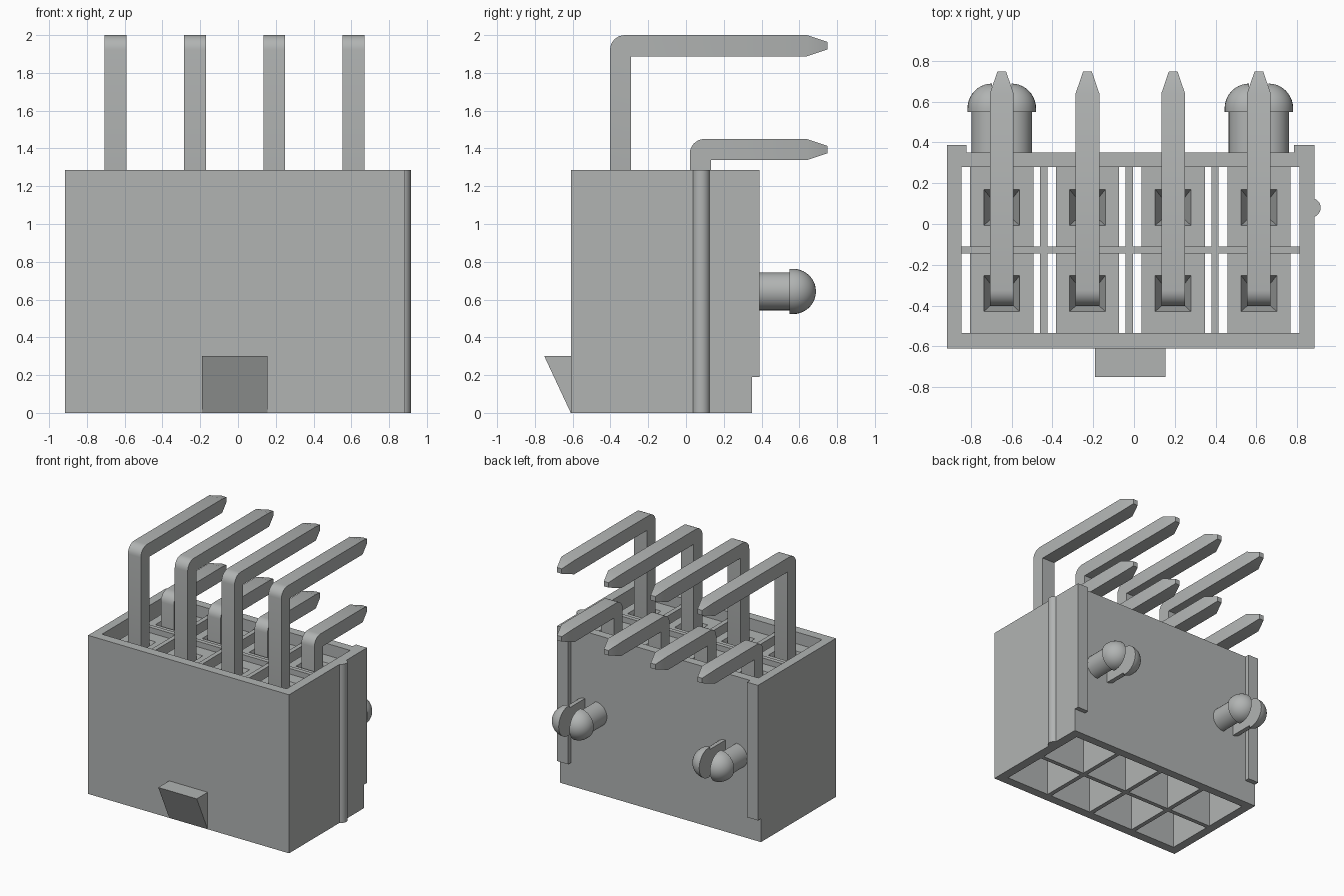
import bpy, bmesh, math

if "Cube" in bpy.data.objects:
    bpy.data.objects.remove(bpy.data.objects["Cube"], do_unlink=True)

grey = bpy.data.materials.new("light grey")
grey.use_nodes = True
colour = (0.44, 0.455, 0.45, 1)
grey.diffuse_color = colour
grey.node_tree.nodes["Principled BSDF"].inputs["Base Color"].default_value = colour

TOP = 1.285
PIN_X = [-0.648 + 0.42 * i for i in range(4)]
PIN_HALF = 0.058


def finish(name, bm, smooth=False):
    """Clean the mesh, add it to the scene and give it the material."""
    bmesh.ops.remove_doubles(bm, verts=bm.verts, dist=0.0001)
    bmesh.ops.recalc_face_normals(bm, faces=bm.faces)
    mesh = bpy.data.meshes.new(name)
    bm.to_mesh(mesh)
    bm.free()
    mesh.materials.append(grey)
    obj = bpy.data.objects.new(name, mesh)
    bpy.context.collection.objects.link(obj)
    if smooth:
        bpy.ops.object.select_all(action='DESELECT')
        obj.select_set(True)
        bpy.context.view_layer.objects.active = obj
        bpy.ops.object.shade_smooth_by_angle(angle=math.radians(30))
    return obj


def loft(bm, loops, closed=False):
    """Skin a list of equal-length loops; cap the ends unless closed."""
    rows = [[bm.verts.new(p) for p in loop] for loop in loops]
    n = len(rows[0])
    pairs = list(zip(rows, rows[1:])) + ([(rows[-1], rows[0])] if closed else [])
    for a, b in pairs:
        for i in range(n):
            j = (i + 1) % n
            bm.faces.new((a[i], a[j], b[j], b[i]))
    if not closed:
        bm.faces.new(rows[0])
        bm.faces.new(rows[-1])


def rect(x0, x1, y0, y1, z):
    return [(x0, y0, z), (x1, y0, z), (x1, y1, z), (x0, y1, z)]


def box(name, x0, x1, y0, y1, z0, z1):
    bm = bmesh.new()
    loft(bm, [rect(x0, x1, y0, y1, z0), rect(x0, x1, y0, y1, z1)])
    return finish(name, bm)


# Housing: open rectangular tube
outer = (-0.917, 0.885, -0.61, 0.35)
inner = (-0.845, 0.81, -0.535, 0.28)
bm = bmesh.new()
loft(bm, [rect(*outer, 0), rect(*outer, TOP), rect(*inner, TOP), rect(*inner, 0)], closed=True)
finish("housing", bm)

# Thin walls between the cavities
DIVIDER_TOP = 1.235
for i in range(3):
    x = PIN_X[i] + 0.205
    box(f"cross_divider_{i + 1}", x - 0.018, x + 0.018, -0.535, 0.28, 0, DIVIDER_TOP)
box("long_divider", -0.845, 0.81, -0.145, -0.11, 0, DIVIDER_TOP)

# Rear corner pads, side rib and front latch wedge
box("right_rear_pad", -0.917, -0.82, 0.345, 0.388, 0.19, TOP)
box("left_rear_pad", 0.785, 0.885, 0.345, 0.388, 0.19, TOP)

bm = bmesh.new()
ring = [(0.868 + 0.047 * math.cos(a), 0.08 + 0.047 * math.sin(a))
        for a in (math.tau * k / 32 for k in range(32))]
loft(bm, [[(x, y, z) for x, y in ring] for z in (0, TOP)])
finish("side_rib", bm, smooth=True)

bm = bmesh.new()
loft(bm, [[(x, -0.61, 0), (x, -0.75, 0.3), (x, -0.61, 0.3)] for x in (-0.19, 0.155)])
finish("latch_wedge", bm)


# Pin holders with a funnel around each pin
def pin_holder(name, x, y0, y1, pin_y):
    body = (x - 0.155, x + 0.155, y0, y1)
    mouth = (x - 0.088, x + 0.088, pin_y - 0.027, pin_y + 0.15)
    throat = (x - PIN_HALF, x + PIN_HALF, pin_y, pin_y + 0.112)
    bm = bmesh.new()
    loft(bm, [rect(*body, 0.98), rect(*body, 1.19), rect(*mouth, 1.19),
              rect(*throat, 1.08), rect(*throat, 0.98)], closed=True)
    finish(name, bm)


# Bent square pin with tapered ends
def bent_pin(name, x, y, top):
    t, r = 0.112, 0.078
    corner = (y + t, top - t)
    mid_y, mid_z = y + t / 2, top - t / 2
    sections = [((mid_y - 0.02, 0.35), (mid_y + 0.02, 0.35), 0.02),
                ((y, 0.45), (y + t, 0.45), PIN_HALF)]
    for k in range(9):
        a = math.pi / 2 * k / 8
        sections.append(((y + r - r * math.cos(a), top - r + r * math.sin(a)), corner, PIN_HALF))
    sections += [((0.64, top), (0.64, top - t), PIN_HALF),
                 ((0.748, mid_z + 0.02), (0.748, mid_z - 0.02), 0.021)]
    bm = bmesh.new()
    loft(bm, [[(x - w, *o), (x + w, *o), (x + w, *i), (x - w, *i)] for o, i, w in sections])
    finish(name, bm, smooth=True)


for i, x in enumerate(PIN_X, 1):
    pin_holder(f"front_pin_holder_{i}", x, -0.535, -0.145, -0.402)
    bent_pin(f"front_pin_{i}", x, -0.402, 2.0)
    pin_holder(f"rear_pin_holder_{i}", x, -0.11, 0.28, 0.02)
    bent_pin(f"rear_pin_{i}", x, 0.02, 1.45)


# Split mounting pegs: two half-round prongs with domed heads
def prong(name, x, side):
    profile = [(0, 0.35), (0.1, 0.35), (0.1, 0.548), (0.12, 0.548)]
    profile += [(0.12 * math.cos(a), 0.566 + 0.122 * math.sin(a))
                for a in (math.pi / 2 * k / 10 for k in range(11))]
    bm = bmesh.new()
    rows = []
    for k in range(17):
        a = math.pi * (k / 16 - 0.5)
        rows.append([(x + side * (0.048 + r * math.cos(a)), y, 0.643 + r * math.sin(a))
                     for r, y in profile])
    loft(bm, rows)
    # the axis strips collapse when doubles merge; drop leftovers there
    finish(name, bm, smooth=True)


for label, x in (("right", PIN_X[0]), ("left", PIN_X[3])):
    prong(f"{label}_peg_outer_prong" if x > 0 else f"{label}_peg_inner_prong", x, 1)
    prong(f"{label}_peg_inner_prong" if x > 0 else f"{label}_peg_outer_prong", x, -1)
